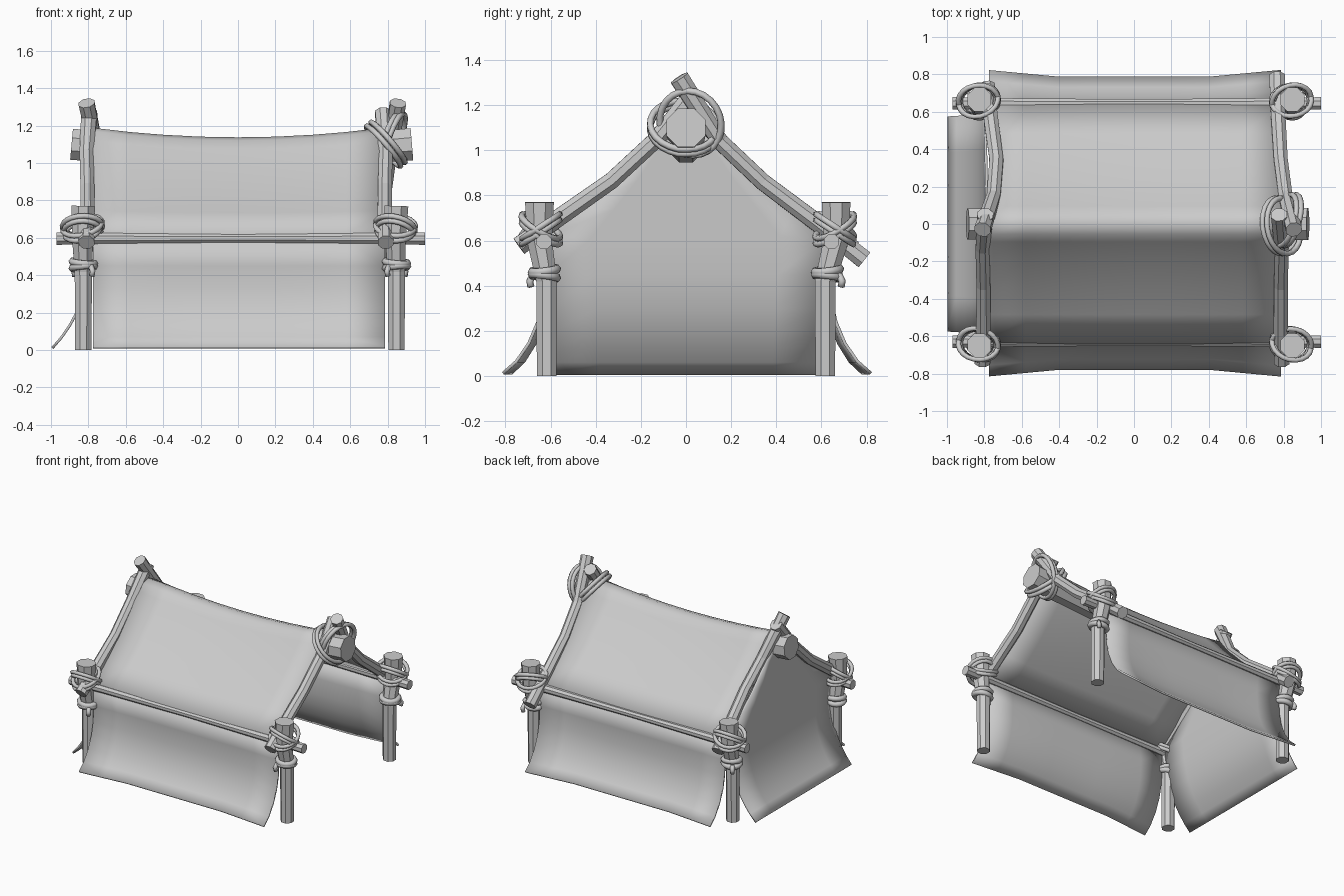
import bpy, bmesh, math
from mathutils import Vector, Euler

if "Cube" in bpy.data.objects:
    bpy.data.objects.remove(bpy.data.objects["Cube"])


def finish(bm, name, smooth=False):
    bmesh.ops.recalc_face_normals(bm, faces=bm.faces)
    me = bpy.data.meshes.new(name)
    bm.to_mesh(me)
    bm.free()
    ob = bpy.data.objects.new(name, me)
    bpy.context.collection.objects.link(ob)
    for p in me.polygons:
        p.use_smooth = smooth
    return ob


def add_tube(bm, path, radii, sides=8, closed=False):
    """Sweep a polygon along a path with a transported frame."""
    pts = [Vector(p) for p in path]
    n = len(pts)
    if not isinstance(radii, (list, tuple)):
        radii = [radii] * n
    rings, ref = [], None
    for i, p in enumerate(pts):
        a = pts[i - 1] if (i or closed) else p
        b = pts[(i + 1) % n] if (i < n - 1 or closed) else p
        t = (b - a).normalized()
        if ref is None:
            ref = Vector((0, 0, 1)) if abs(t.z) < 0.8 else Vector((1, 0, 0))
        u = (ref - t * ref.dot(t)).normalized()
        ref, v = u, t.cross(u)
        ring = []
        for k in range(sides):
            ang = 2 * math.pi * (k + 0.5) / sides
            ring.append(bm.verts.new(p + (u * math.cos(ang) + v * math.sin(ang)) * radii[i]))
        rings.append(ring)
    for i in range(n if closed else n - 1):
        r0, r1 = rings[i], rings[(i + 1) % n]
        for k in range(sides):
            j = (k + 1) % sides
            bm.faces.new((r0[k], r0[j], r1[j], r1[k]))
    if not closed:
        bm.faces.new(rings[0][::-1])
        bm.faces.new(rings[-1])


def pole(name, path, radii, sides=8):
    bm = bmesh.new()
    add_tube(bm, path, radii, sides)
    return finish(bm, name)


def add_loop(bm, centre, rx, ry, rot, r, seg=20):
    """Closed rope loop, tilted by Euler degrees."""
    m = Euler([math.radians(a) for a in rot]).to_matrix()
    path = []
    for i in range(seg):
        a = 2 * math.pi * i / seg
        path.append(Vector(centre) + m @ Vector((rx * math.cos(a), ry * math.sin(a), 0)))
    add_tube(bm, path, r, 6, True)


def cloth(name, rows, thick=0.014):
    """Smooth sheet through a grid of points, given thickness."""
    bm = bmesh.new()
    grid = [[bm.verts.new(p) for p in row] for row in rows]
    for a, b in zip(grid, grid[1:]):
        for i in range(len(a) - 1):
            bm.faces.new((a[i], a[i + 1], b[i + 1], b[i]))
    ob = finish(bm, name, True)
    mod = ob.modifiers.new("thickness", 'SOLIDIFY')
    mod.thickness = thick
    mod.offset = 0
    return ob


def lerp_table(table, t):
    for (a, va), (b, vb) in zip(table, table[1:]):
        if t <= b:
            return va + (vb - va) * (t - a) / (b - a)
    return table[-1][1]


# sagging ridge pole
pole("ridge_pole", [(-0.89, 0, 1.1), (-0.45, 0, 1.06), (0, 0, 1.02), (0.45, 0, 1.06), (0.93, 0, 1.1)],
     [0.09, 0.085, 0.08, 0.085, 0.093])

for side, sy in (("front", -1), ("back", 1)):
    # eave beams
    y = 0.637 * sy + 0.008
    pole(side + "_eave_beam", [(-0.97, y, 0.595), (-0.7, y, 0.597), (0, y, 0.597), (0.7, y, 0.597), (1.0, y, 0.595)],
         [0.036, 0.03, 0.024, 0.03, 0.036])

    for end, sx in (("left", -1), ("right", 1)):
        tag = side + "_" + end
        px = 0.837 * sx + 0.01
        # corner posts, thicker on top
        y0, y1 = 0.617 * sy, 0.657 * sy + 0.008
        pole(tag + "_post", [(px, y0, 0), (px, y0, 0.42), (px - 0.005, y1, 0.6), (px, y1, 0.77)],
             [0.047, 0.05, 0.06, 0.069])

        # rope lashing: collar, crossed double loops and a loose tail
        bm = bmesh.new()
        yc = y0 + 0.01 * sy
        for k in (-1, 1):
            add_loop(bm, (px, yc, 0.455 + 0.013 * k), 0.06, 0.055, (7 * k, 5 * k, 0), 0.02)
            for d in (-1, 1):
                add_loop(bm, (px - 0.005, y1 - 0.006 * sy, 0.65 + 0.013 * d), 0.103 + 0.005 * d, 0.098,
                         (32 * k, 8 * sx, 12 * sy), 0.0145)
        add_tube(bm, [(px + 0.04 * sx * sy, yc + 0.05 * sy, 0.45), (px + 0.05 * sx * sy, yc + 0.065 * sy, 0.42),
                      (px + 0.045 * sx * sy, yc + 0.06 * sy, 0.395)], 0.016, 6)
        finish(bm, tag + "_lashing", True)

        # bent rafters crossing over the ridge
        if sy < 0:
            path = [(0.79, -0.74, 0.575), (0.785, -0.58, 0.69), (0.785, -0.33, 0.865),
                    (0.79, -0.13, 1.05), (0.775, 0.05, 1.27)]
            path = [(x * sx - (0.02 if sx < 0 else 0), yy, z) for x, yy, z in path]
        elif sx > 0:
            path = [(0.765, 0.79, 0.515), (0.77, 0.6, 0.665), (0.785, 0.34, 0.86),
                    (0.81, 0.15, 1.04), (0.855, -0.03, 1.32)]
        else:
            path = [(-0.785, 0.74, 0.56), (-0.77, 0.6, 0.665), (-0.735, 0.34, 0.86),
                    (-0.75, 0.15, 1.04), (-0.81, -0.03, 1.32)]
        pole(tag + "_rafter", path, [0.045, 0.042, 0.04, 0.04, 0.046])

# crossed rope at the open end of the ridge
bm = bmesh.new()
for d in (-1, 1):
    add_loop(bm, (0.79 + 0.012 * d, -0.01, 1.1 + 0.01 * d), 0.14, 0.15, (0, 50, 8), 0.0155, 24)
    add_loop(bm, (0.825 + 0.012 * d, 0.02, 1.12), 0.15, 0.14, (0, 108, -14), 0.0155, 24)
finish(bm, "ridge_lashing", True)

# roof sheet draped over the ridge
half = [(0.0, 1.182), (0.05, 1.165), (0.09, 1.115), (0.18, 1.015), (0.33, 0.865), (0.48, 0.74), (0.637, 0.615)]
profile = [(-y, z) for y, z in half[::-1]] + half[1:]
xs = [-0.775, -0.58, -0.4, -0.2, 0, 0.2, 0.4, 0.58, 0.785]
rows = []
for x in xs:
    sag = 0.052 * (1 - (x / 0.785) ** 2)
    rows.append([(x, y, z - sag * (z - 0.615) / 0.567) for y, z in profile])
cloth("roof_cloth", rows)

# flared side walls
wall = [(0.637, 0.585), (0.63, 0.45), (0.64, 0.33), (0.66, 0.24), (0.70, 0.145), (0.755, 0.065), (0.815, 0.012)]
for side, sy in (("front", -1), ("back", 1)):
    rows = []
    for x in xs:
        pull = 0.037 * min(1, (0.785 - abs(x)) / 0.385)
        rows.append([(x, sy * (y - pull * (1 - z / 0.585)) + 0.004, z) for y, z in wall])
    cloth(side + "_wall_cloth", rows)

# gable wall at the closed end
width = [(0.01, 0.575), (0.3, 0.59), (0.615, 0.625), (0.74, 0.475), (0.865, 0.325), (1.015, 0.17), (1.13, 0.05)]
depth = [(0.01, -0.993), (0.065, -0.945), (0.13, -0.9), (0.2, -0.862), (0.3, -0.825), (0.45, -0.8), (1.13, -0.785)]
rows = []
for z in (0.01, 0.065, 0.13, 0.2, 0.3, 0.45, 0.615, 0.74, 0.865, 1.015, 1.13):
    w = lerp_table(width, z)
    rows.append([(lerp_table(depth, z), w * k / 3, z) for k in range(-3, 4)])
cloth("gable_wall_cloth", rows)
